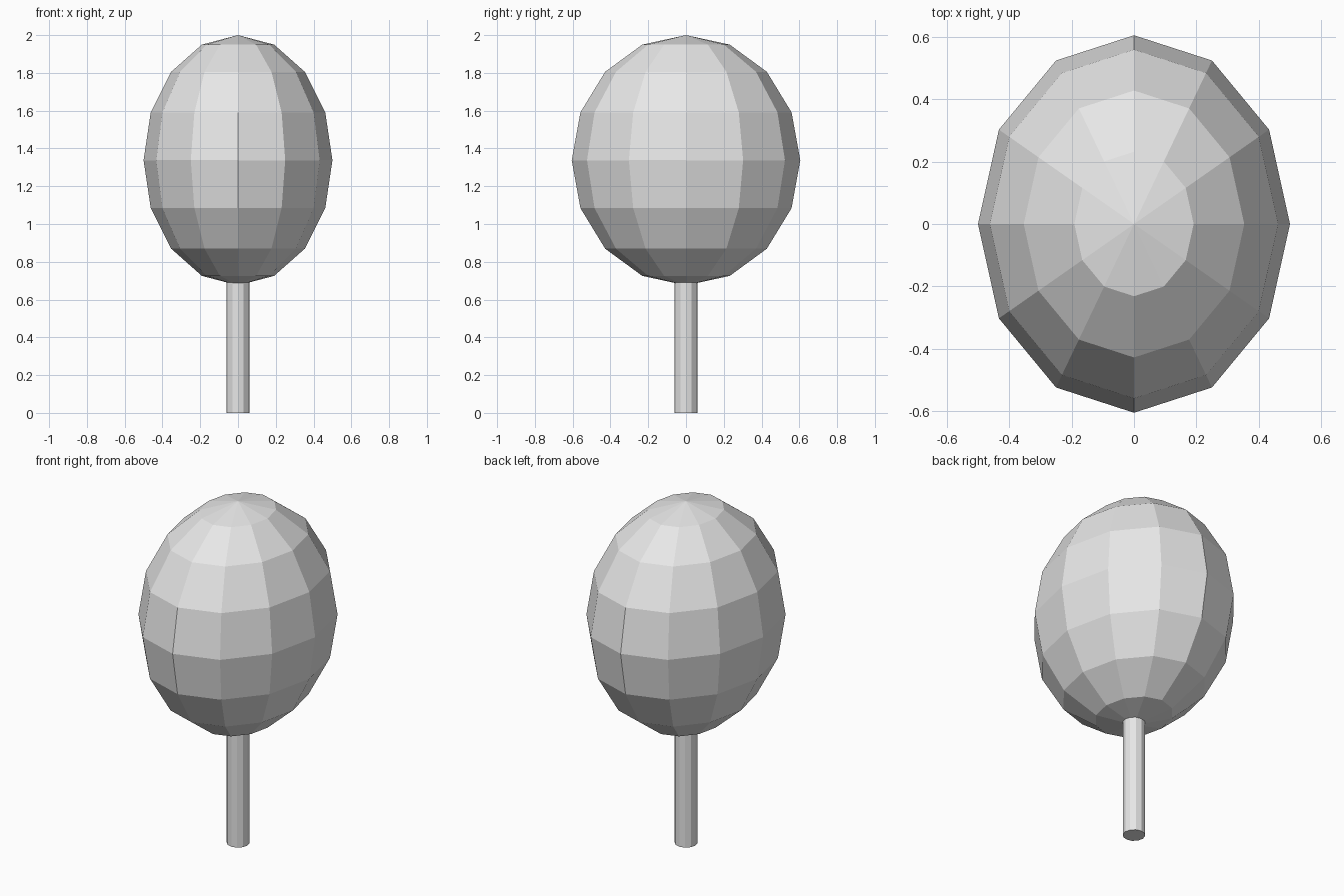
import bpy
import math

default = bpy.data.objects.get("Cube")
if default:
    bpy.data.objects.remove(default, do_unlink=True)

# One plain grey for the whole tree
grey = bpy.data.materials.new("light grey")
grey.use_nodes = True
colour = (0.8, 0.8, 0.8, 1.0)
grey.diffuse_color = colour
grey.node_tree.nodes["Principled BSDF"].inputs["Base Color"].default_value = colour


def finish(name):
    obj = bpy.context.object
    obj.name = obj.data.name = name
    obj.data.materials.append(grey)
    bpy.ops.object.transform_apply(location=False, rotation=False, scale=True)
    bpy.ops.object.shade_flat()
    return obj


# Faceted egg-shaped crown
bottom, top = 0.675, 2.0
bpy.ops.mesh.primitive_uv_sphere_add(segments=12, ring_count=8, radius=1,
                                     location=(0, 0, (bottom + top) / 2))
bpy.context.object.scale = (0.5, 0.605, (top - bottom) / 2)
finish("crown")

# Straight trunk reaching just inside the crown
height = 0.69
bpy.ops.mesh.primitive_cylinder_add(vertices=12, radius=0.06, depth=height,
                                    location=(0, 0, height / 2))
finish("trunk")
